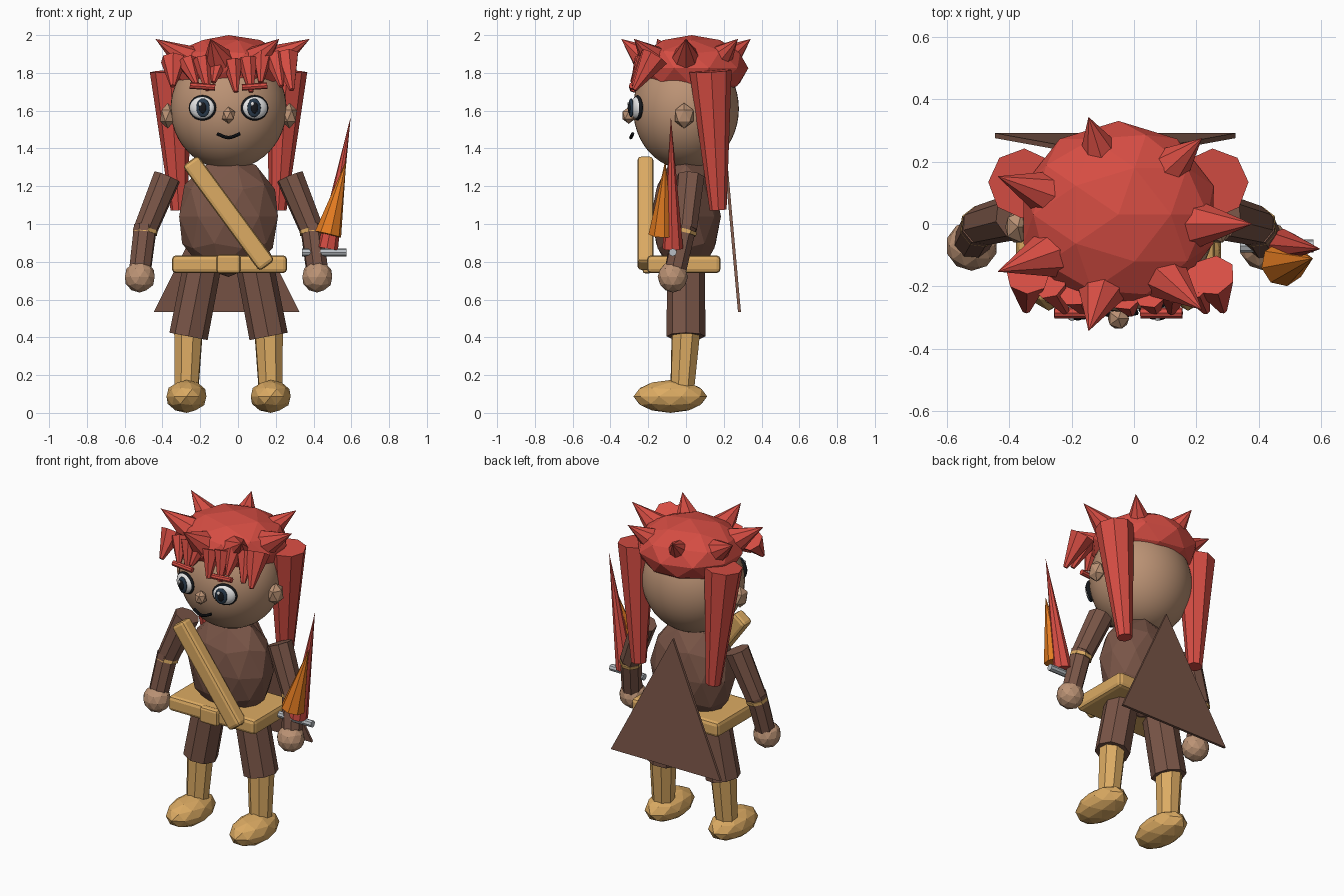
import bpy, bmesh, math, random
from mathutils import Vector, Matrix

if "Cube" in bpy.data.objects:
    bpy.data.objects.remove(bpy.data.objects["Cube"])

random.seed(4)
CX = -0.05  # body centre line


def material(name, r, g, b):
    lin = [((c / 255 + 0.055) / 1.055) ** 2.4 if c > 10 else c / 255 / 12.92 for c in (r, g, b)]
    m = bpy.data.materials.new(name)
    m.diffuse_color = (*lin, 1)
    m.use_nodes = True
    m.node_tree.nodes["Principled BSDF"].inputs["Base Color"].default_value = m.diffuse_color
    return m


RED = material("hair red", 214, 77, 67)
SKIN = material("skin", 188, 147, 117)
BROWN = material("cloth brown", 121, 85, 71)
TAN = material("leather tan", 220, 171, 99)
ORANGE = material("flame orange", 228, 124, 33)
GREY = material("metal grey", 185, 190, 195)
WHITE = material("eye white", 235, 235, 235)
NAVY = material("iris navy", 42, 60, 78)
BLACK = material("black", 22, 24, 28)


def finish(name, bm, mat, smooth=False):
    me = bpy.data.meshes.new(name)
    bmesh.ops.recalc_face_normals(bm, faces=bm.faces)
    for f in bm.faces:
        f.smooth = smooth
    bm.to_mesh(me)
    bm.free()
    me.materials.append(mat)
    ob = bpy.data.objects.new(name, me)
    bpy.context.collection.objects.link(ob)
    return ob


def blob(name, loc, radii, mat, sub=2):
    """Faceted ellipsoid."""
    bm = bmesh.new()
    bmesh.ops.create_icosphere(bm, subdivisions=sub, radius=1)
    bm.transform(Matrix.Translation(loc) @ Matrix.Diagonal((*radii, 1)))
    return finish(name, bm, mat)


def ball(name, loc, radii, mat, turn=0, seg=32):
    """Smooth ellipsoid, turned about z."""
    bm = bmesh.new()
    bmesh.ops.create_uvsphere(bm, u_segments=seg, v_segments=seg // 2, radius=1)
    bm.transform(Matrix.Translation(loc) @ Matrix.Rotation(turn, 4, 'Z') @ Matrix.Diagonal((*radii, 1)))
    return finish(name, bm, mat, True)


def cone(name, a, b, ra, rb, mat, sides=8):
    """Tapered prism from a to b."""
    a, b = Vector(a), Vector(b)
    bm = bmesh.new()
    bmesh.ops.create_cone(bm, cap_ends=True, segments=sides, radius1=ra, radius2=rb, depth=(b - a).length)
    rot = (b - a).to_track_quat('Z', 'Y').to_matrix().to_4x4()
    bm.transform(Matrix.Translation((a + b) / 2) @ rot)
    return finish(name, bm, mat)


def box(name, loc, size, mat, bevel, tilt=0):
    bm = bmesh.new()
    bmesh.ops.create_cube(bm, size=1)
    bm.transform(Matrix.Diagonal((*size, 1)))
    bmesh.ops.bevel(bm, geom=bm.edges[:], offset=bevel, segments=2, profile=0.5, affect='EDGES')
    bm.transform(Matrix.Translation(loc) @ Matrix.Rotation(tilt, 4, 'Y'))
    return finish(name, bm, mat)


# Head, ears, nose
ball("head", (CX, 0, 1.61), (0.307, 0.28, 0.32), SKIN, seg=48)
blob("nose", (CX, -0.303, 1.575), (0.038, 0.038, 0.045), SKIN, 1)
for s, side in ((-1, "left"), (1, "right")):
    blob(side + "_ear", (CX + s * 0.322, -0.01, 1.573), (0.045, 0.058, 0.068), SKIN, 1)

    # Eye built as layers stacked along its outward direction
    turn = s * 0.28
    out = Vector((math.sin(turn), -math.cos(turn), 0))
    across = Vector((math.cos(turn), math.sin(turn), 0))
    eye = Vector((CX + s * 0.138, -0.257, 1.615))
    ball(side + "_eye_rim", eye, (0.076, 0.02, 0.067), BLACK, turn)
    ball(side + "_eye_white", eye + out * 0.004, (0.068, 0.03, 0.059), WHITE, turn)
    look = eye - across * s * 0.012
    ball(side + "_iris", look + out * 0.032, (0.037, 0.011, 0.05), NAVY, turn, 24)
    ball(side + "_pupil", look + out * 0.04, (0.02, 0.009, 0.03), BLACK, turn, 16)
    ball(side + "_eye_glint", look + out * 0.045 + Vector((-0.012, 0, 0.02)),
         (0.01, 0.006, 0.012), WHITE, turn, 16)

    # Eyebrow
    x = CX + s * 0.138
    cone(side + "_brow", (x - 0.067, -0.285, 1.728 - s * 0.005),
         (x + 0.067, -0.285, 1.728 + s * 0.005), 0.017, 0.017, RED)

# Mouth
pts = [(CX - 0.06, -0.282, 1.478), (CX - 0.025, -0.29, 1.462), (CX, -0.292, 1.457),
       (CX + 0.025, -0.29, 1.462), (CX + 0.06, -0.282, 1.478)]
for i in range(4):
    cone("mouth_%d" % i, pts[i], pts[i + 1], 0.009, 0.009, BLACK)

# Hair cap with a ring of spikes
blob("hair_cap", (CX, 0.03, 1.825), (0.32, 0.30, 0.175), RED)
for i in range(7):
    a = i * math.tau / 7
    c, s = math.cos(a), math.sin(a)
    cone("hair_spike_%d" % i, (CX + 0.235 * c, 0.21 * s, 1.865),
         (CX + 0.43 * c, 0.352 * s, 1.98), 0.085, 0, RED, 8)

# Fringe tufts: root x, tip x, root radius, tip height
tufts = [(-0.34, -0.345, 0.07, 1.73), (-0.27, -0.22, 0.055, 1.74), (-0.19, -0.16, 0.055, 1.71),
         (-0.10, -0.13, 0.05, 1.75), (-0.03, -0.01, 0.055, 1.70), (0.05, 0.07, 0.055, 1.70),
         (0.13, 0.12, 0.055, 1.75), (0.19, 0.23, 0.06, 1.73), (0.25, 0.285, 0.075, 1.71)]
for i, (x0, x1, r, z) in enumerate(tufts):
    side = abs(x0 - CX) / 0.3
    cone("fringe_%d" % i, (x0, -0.225 + 0.06 * side ** 2, 1.875 + random.uniform(-0.02, 0.02)),
         (x1, -0.285 + 0.01 * side, z), r, 0.014, RED, 7)

# Long side locks
for s, side in ((-1, "left"), (1, "right")):
    cone(side + "_side_lock", (CX + s * 0.305, 0.13, 1.81), (CX + s * 0.262, 0.17, 1.075),
         0.112, 0.045, RED)

# Torso, belt, buckle and shoulder strap
blob("torso", (CX, 0, 1.04), (0.275, 0.185, 0.32), BROWN)
box("belt", (-0.045, -0.012, 0.787), (0.61, 0.39, 0.094), TAN, 0.022)
box("buckle", (CX, -0.205, 0.788), (0.125, 0.05, 0.1), TAN, 0.015)
box("shoulder_strap", (CX, -0.215, 1.057), (0.69, 0.085, 0.1), TAN, 0.02, math.atan2(0.545, 0.4))

# Cape: thin triangular sheet
bm = bmesh.new()
front, back = [[bm.verts.new((x, y + d, z)) for x, y, z in
                ((-0.445, 0.275, 0.535), (0.325, 0.275, 0.535), (-0.06, 0.205, 1.31))]
               for d in (0, 0.016)]
bm.faces.new(front)
bm.faces.new(back)
for i in range(3):
    j = (i + 1) % 3
    bm.faces.new((front[i], front[j], back[j], back[i]))
finish("cape", bm, BROWN)

# Arms and legs
for s, side in ((-1, "left"), (1, "right")):
    shoulder = (CX + s * 0.325, 0.025, 1.25)
    elbow = Vector((CX + s * 0.44, -0.005, 0.97))
    wrist = Vector((CX + s * 0.468, -0.055, 0.76))
    cone(side + "_upper_arm", shoulder, elbow, 0.075, 0.065, BROWN)
    cone(side + "_forearm", elbow + Vector((0, 0, 0.02)), wrist, 0.063, 0.06, BROWN)
    down = (wrist - elbow).normalized()
    cone(side + "_cuff", elbow + down * 0.002, elbow + down * 0.022, 0.067, 0.067, TAN)
    blob(side + "_hand", (CX + s * 0.47, -0.07, 0.72), (0.083, 0.08, 0.083), SKIN)

    cone(side + "_trouser_leg", (CX + s * 0.135, 0, 0.80), (CX + s * 0.212, 0, 0.405),
         0.1, 0.103, BROWN)
    cone(side + "_boot_shaft", (CX + s * 0.212, 0.0, 0.44), (CX + s * 0.222, -0.02, 0.12),
         0.08, 0.066, TAN)
    blob(side + "_boot_foot", (CX + s * 0.223, -0.083, 0.087), (0.111, 0.195, 0.087), TAN)

# Flame blades on a short grip
cone("blade_grip", (0.34, -0.07, 0.85), (0.575, -0.07, 0.85), 0.021, 0.021, GREY)
cone("blade_red", (0.475, -0.07, 0.87), (0.597, -0.08, 1.57), 0.055, 0, RED)
cone("blade_orange", (0.477, -0.128, 0.945), (0.573, -0.11, 1.335), 0.072, 0, ORANGE)
